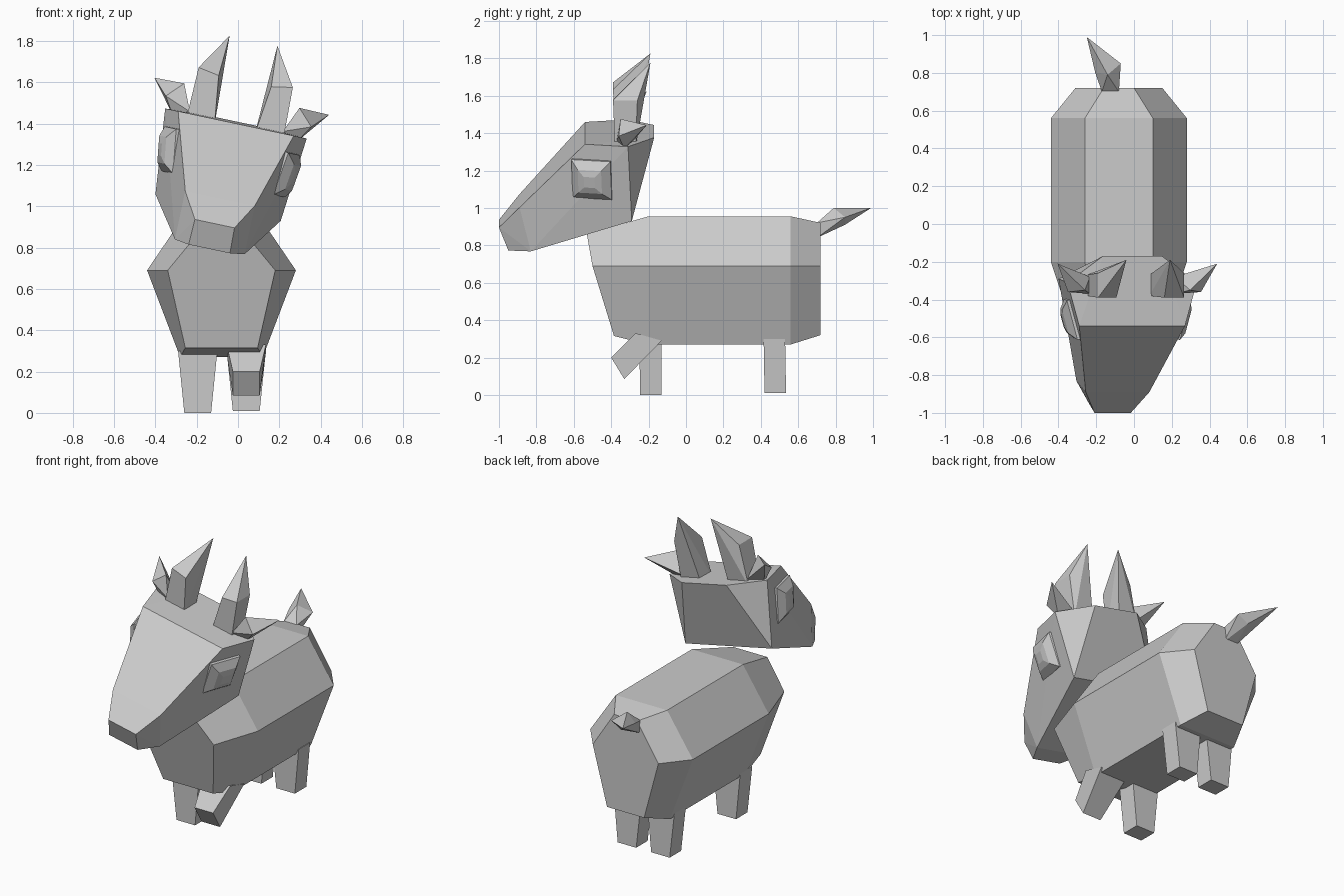
import bpy, bmesh, math
from mathutils import Vector, Matrix

if "Cube" in bpy.data.objects:
    bpy.data.objects.remove(bpy.data.objects["Cube"])

grey = bpy.data.materials.new("grey")
grey.diffuse_color = (0.6, 0.6, 0.6, 1)
grey.use_nodes = True
grey.node_tree.nodes["Principled BSDF"].inputs["Base Color"].default_value = grey.diffuse_color


def finish(name, bm):
    bmesh.ops.recalc_face_normals(bm, faces=bm.faces)
    me = bpy.data.meshes.new(name)
    bm.to_mesh(me)
    bm.free()
    me.materials.append(grey)
    ob = bpy.data.objects.new(name, me)
    bpy.context.collection.objects.link(ob)
    return ob


def hull(name, pts, matrix=Matrix()):
    """Faceted solid wrapped around a few corner points."""
    bm = bmesh.new()
    for p in pts:
        bm.verts.new(matrix @ Vector(p))
    bmesh.ops.convex_hull(bm, input=bm.verts)
    bmesh.ops.dissolve_limit(bm, angle_limit=math.radians(2),
                             verts=bm.verts, edges=bm.edges)
    return finish(name, bm)


def loft(name, rings, matrix=Matrix()):
    """Join matching rings of points and close both ends."""
    bm = bmesh.new()
    loops = [[bm.verts.new(matrix @ Vector(p)) for p in r] for r in rings]
    n = len(loops[0])
    for a, b in zip(loops, loops[1:]):
        for i in range(n):
            j = (i + 1) % n
            bm.faces.new((a[i], a[j], b[j], b[i]))
    bm.faces.new(loops[0])
    bm.faces.new(loops[-1])
    return finish(name, bm)


# Body: six-sided rings, each given as (half width, y, z) for top, middle, bottom
BX = -0.08
sections = [
    ((0.12, -0.53, 0.86), (0.26, -0.50, 0.69), (0.175, -0.385, 0.315)),
    ((0.18, -0.20, 0.955), (0.36, -0.20, 0.69), (0.20, -0.20, 0.27)),
    ((0.18, 0.56, 0.955), (0.36, 0.56, 0.69), (0.20, 0.56, 0.27)),
    ((0.08, 0.72, 0.92), (0.23, 0.72, 0.69), (0.13, 0.72, 0.32)),
]
loft("body", [[(BX + w, y, z) for w, y, z in s] +
              [(BX - w, y, z) for w, y, z in reversed(s)] for s in sections])


# Legs: tapered posts
def leg(name, x, top_y, top_z, bot_y, bot_z):
    loft(name, [[(x - w, y[0], z[0]), (x + w, y[0], z[0]),
                 (x + w, y[1], z[1]), (x - w, y[1], z[1])]
                for w, y, z in ((0.095, top_y, top_z), (0.065, bot_y, bot_z))])


leg("front_left_leg", -0.195, (-0.25, -0.13), (0.30, 0.30), (-0.245, -0.13), (0, 0))
leg("raised_front_leg", 0.04, (-0.27, -0.13), (0.33, 0.29), (-0.40, -0.33), (0.20, 0.085))
leg("back_left_leg", -0.195, (0.415, 0.53), (0.30, 0.30), (0.42, 0.535), (0.01, 0.01))
leg("back_right_leg", 0.04, (0.415, 0.53), (0.30, 0.30), (0.42, 0.535), (0.01, 0.01))

# Tail: pointed tuft
hull("tail", [(-0.17, 0.70, 0.84), (-0.09, 0.70, 0.84), (-0.17, 0.70, 0.92), (-0.08, 0.70, 0.92),
              (-0.205, 0.80, 0.95), (-0.07, 0.85, 0.95), (-0.14, 0.79, 1.0),
              (-0.14, 0.85, 0.91), (-0.25, 0.99, 1.0)])

# Head frame, tilted sideways; its parts are symmetric inside the frame
tilt = Matrix.Translation((-0.01, 0, 1.40)) @ Matrix.Rotation(math.radians(12), 4, 'Y')
half_head = [(0.286, -0.54, 0), (0.35, -0.31, 0), (0.16, -0.17, 0.01), (0.31, -0.29, -0.415),
             (0.172, -0.89, -0.37), (0.098, -1.0, -0.495), (0.102, -0.95, -0.62),
             (0.172, -0.83, -0.61)]
hull("head", [(s * x, y, z) for s in (1, -1) for x, y, z in half_head], tilt)

for side, s in (("left", -1), ("right", 1)):
    frame = tilt @ Matrix.Diagonal((s, 1, 1, 1))
    # Horn: square post bending inward to a point
    hull(side + "_horn", [(0.10, -0.38, -0.03), (0.24, -0.38, -0.03), (0.24, -0.27, -0.03),
                          (0.10, -0.27, -0.03), (0.13, -0.39, 0.21), (0.233, -0.39, 0.228),
                          (0.233, -0.26, 0.228), (0.13, -0.26, 0.21),
                          (0.118, -0.19, 0.41)], frame)
    # Ear: kite shape pointing out and back
    hull(side + "_ear", [(0.23, -0.37, 0.01), (0.23, -0.28, 0.01), (0.31, -0.33, -0.02),
                         (0.36, -0.36, 0.06), (0.285, -0.35, 0.138), (0.30, -0.28, 0.06),
                         (0.432, -0.21, 0.135)], frame)
    # Eye: stepped square block lying on the cheek
    n = Vector((0.95, -0.26, -0.14)).normalized()
    up = (Vector((0, 0, 1)) - n * n.z).normalized()
    along = up.cross(n)
    c = Vector((0.272, -0.50, -0.19))
    loft(side + "_eye", [[c + n * d + along * (a * r) + up * (b * r)
                          for a, b in ((-1, -1), (1, -1), (1, 1), (-1, 1))]
                         for r, d in ((0.108, -0.04), (0.108, 0.02), (0.065, 0.055),
                                      (0.03, 0.065))], frame)
